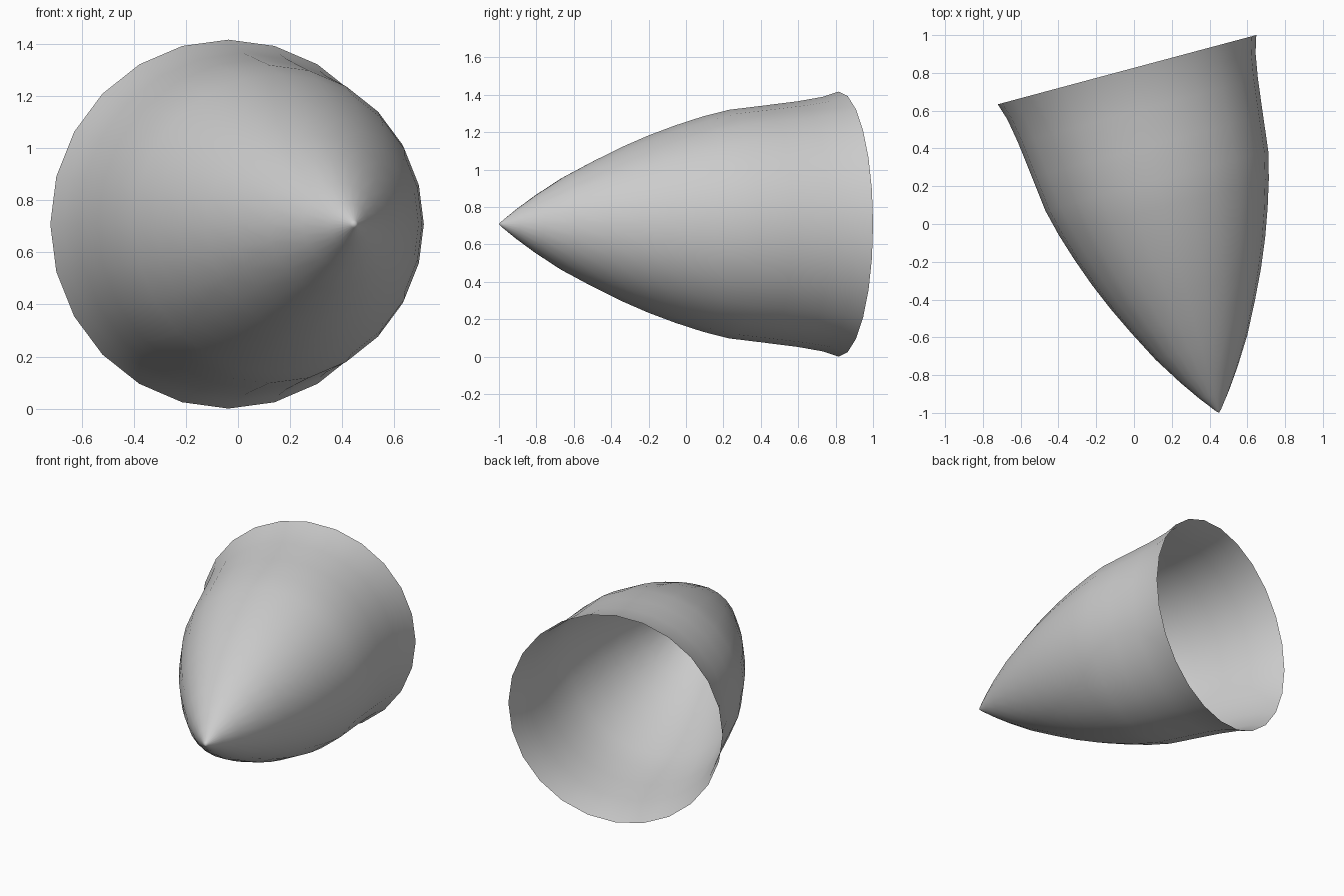
import bpy, bmesh
from math import sin, cos, pi, radians

if "Cube" in bpy.data.objects:
    bpy.data.objects.remove(bpy.data.objects["Cube"])

SIDES = 24
# (distance from tip along the axis, radius)
PROFILE = [(0.015, 0.015), (0.10, 0.081), (0.207, 0.156), (0.36, 0.252),
           (0.53, 0.340), (0.68, 0.412), (0.83, 0.475), (0.98, 0.529),
           (1.13, 0.576), (1.273, 0.611), (1.46, 0.633), (1.656, 0.657),
           (1.79, 0.680), (1.881, 0.7085)]

# Open-ended shell turned around the local y axis, tip at the origin
bm = bmesh.new()
tip = bm.verts.new((0, 0, 0))
rings = [[bm.verts.new((r * sin(2 * pi * i / SIDES), s, r * cos(2 * pi * i / SIDES)))
          for i in range(SIDES)] for s, r in PROFILE]
for i in range(SIDES):
    j = (i + 1) % SIDES
    bm.faces.new((tip, rings[0][j], rings[0][i]))
    for a, b in zip(rings, rings[1:]):
        bm.faces.new((a[i], a[j], b[j], b[i]))

# Consistent normals, pointing outward
bmesh.ops.recalc_face_normals(bm, faces=bm.faces)
side = max(bm.faces, key=lambda f: f.calc_center_median().z)
if side.normal.z < 0:
    bmesh.ops.reverse_faces(bm, faces=bm.faces)
for f in bm.faces:
    f.smooth = True

mesh = bpy.data.meshes.new("nose_cone")
bm.to_mesh(mesh)
bm.free()

# Lay it down with the tip turned toward the front right
cone = bpy.data.objects.new("nose_cone", mesh)
bpy.context.collection.objects.link(cone)
cone.location = (0.45, -1.0, 0.7085)
cone.rotation_euler = (0, 0, radians(15))
